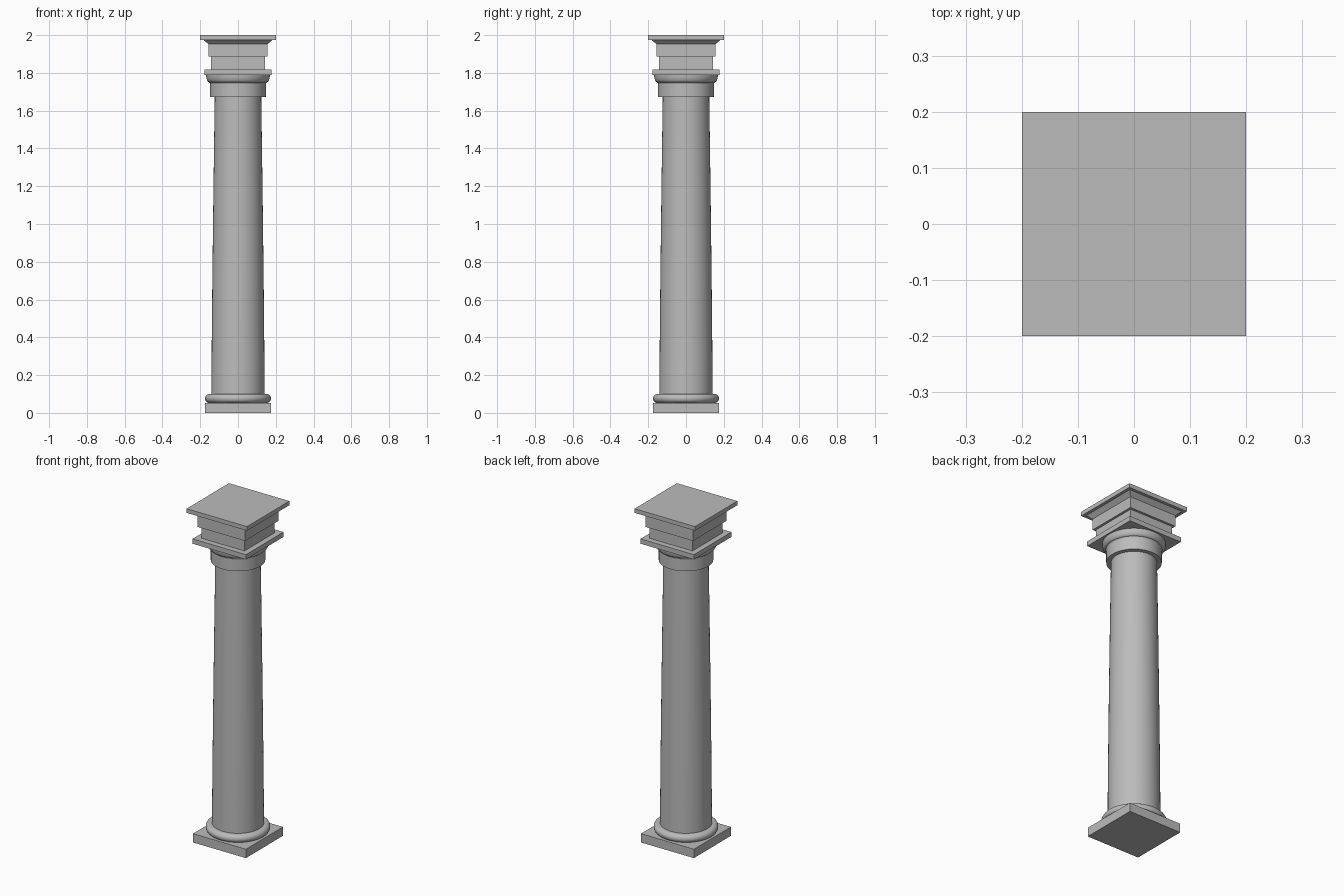
import bpy
import bmesh
import math

cube = bpy.data.objects.get("Cube")
if cube:
    bpy.data.objects.remove(cube, do_unlink=True)

stone = bpy.data.materials.new("grey stone")
stone.use_nodes = True
GREY = (0.5, 0.5, 0.5, 1)
stone.diffuse_color = GREY
stone.node_tree.nodes["Principled BSDF"].inputs["Base Color"].default_value = GREY


def stack(name, profile, sides, smooth=False):
    """Solid made of rings (half width, height), square or round."""
    square = sides == 4
    bm = bmesh.new()
    rings = []
    for r, z in profile:
        reach = r * math.sqrt(2) if square else r
        turn = math.pi / 4 if square else 0
        angles = [turn + math.tau * i / sides for i in range(sides)]
        rings.append([bm.verts.new((reach * math.cos(a), reach * math.sin(a), z))
                      for a in angles])
    for low, high in zip(rings, rings[1:]):
        for i in range(sides):
            j = (i + 1) % sides
            bm.faces.new((low[i], low[j], high[j], high[i]))
    bm.faces.new(rings[0][::-1])
    bm.faces.new(rings[-1])
    mesh = bpy.data.meshes.new(name)
    bm.to_mesh(mesh)
    bm.free()
    mesh.materials.append(stone)
    obj = bpy.data.objects.new(name, mesh)
    bpy.context.collection.objects.link(obj)
    if smooth:
        bpy.ops.object.select_all(action='DESELECT')
        obj.select_set(True)
        bpy.context.view_layer.objects.active = obj
        bpy.ops.object.shade_smooth_by_angle(angle=math.radians(35))
    return obj


def box(name, half, z0, z1):
    return stack(name, [(half, z0), (half, z1)], 4)


ROUND = 64

# Base: square plinth and rounded ring
box("plinth", 0.175, 0, 0.053)
arc = [math.pi * (i / 10 - 0.5) for i in range(11)]
stack("base_ring", [(0.152 + 0.023 * math.cos(a), 0.0765 + 0.0235 * math.sin(a))
                    for a in arc], ROUND, True)

# Shaft, straight low down and gently narrowing above
shaft = []
for i in range(13):
    t = i / 12
    shaft.append((0.141 - 0.018 * t ** 1.3, 0.09 + 1.59 * t))
stack("shaft", shaft, ROUND, True)

# Capital: neck band, flared bell and square slab
stack("neck_band", [(0.148, 1.672), (0.148, 1.747)], ROUND, True)
flare = [math.pi / 2 * i / 6 for i in range(7)]
stack("bell", [(0.148, 1.742)] +
      [(0.151 + 0.018 * math.sin(a), 1.79 - 0.04 * math.cos(a)) for a in flare],
      ROUND, True)
box("capital_slab", 0.177, 1.788, 1.817)

# Entablature block above the capital
box("lower_block", 0.143, 1.817, 1.886)
box("upper_block", 0.157, 1.886, 1.952)
stack("cornice_flare", [(0.157, 1.952), (0.182, 1.975)], 4)
box("cornice_slab", 0.2, 1.975, 2)
